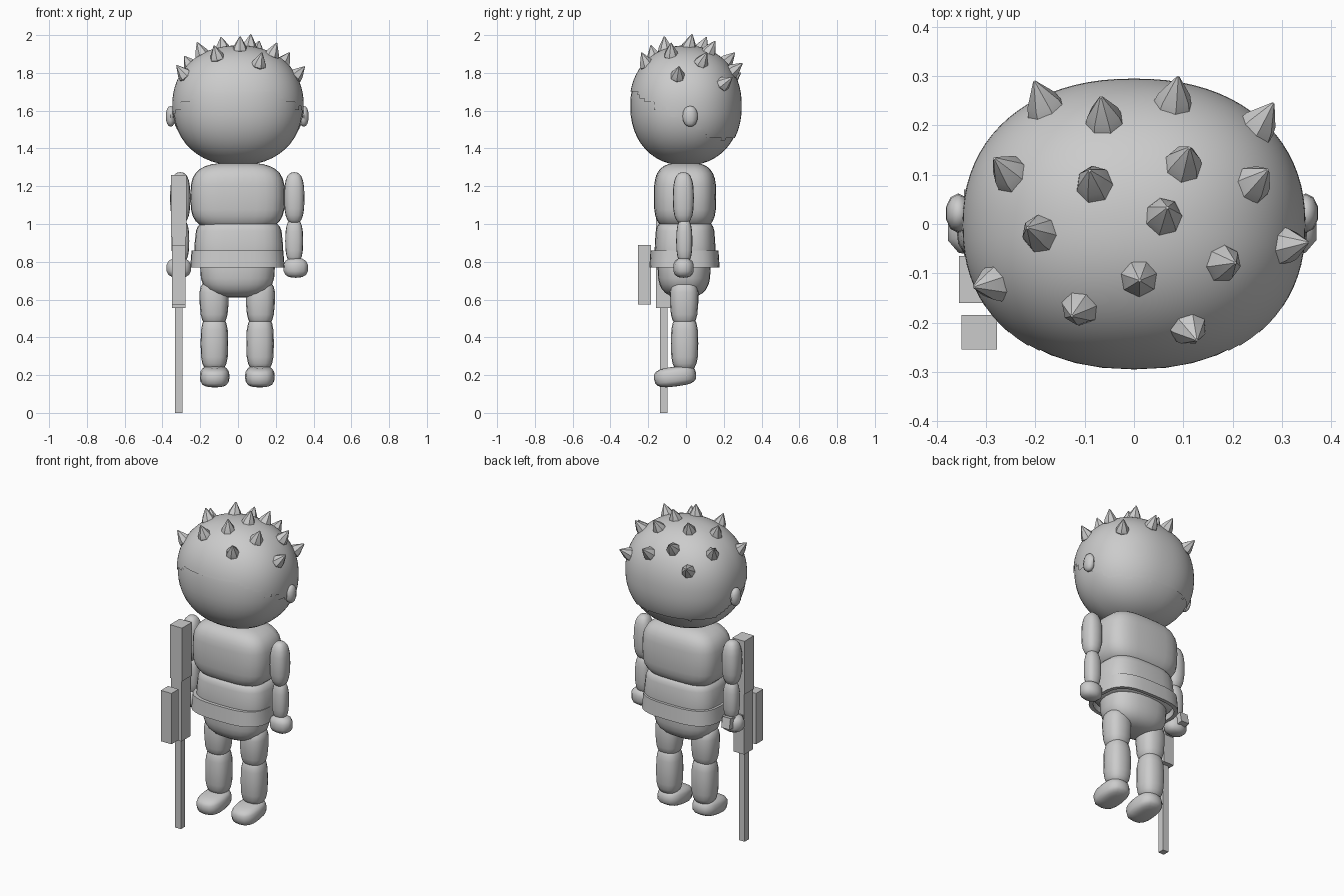
import bpy, bmesh, math, random
from mathutils import Vector, Matrix

if "Cube" in bpy.data.objects:
    bpy.data.objects.remove(bpy.data.objects["Cube"])

random.seed(4)
grey = bpy.data.materials.new("plain grey")
grey.diffuse_color = (0.6, 0.6, 0.6, 1)
grey.use_nodes = True
grey.node_tree.nodes["Principled BSDF"].inputs["Base Color"].default_value = grey.diffuse_color


def finish(name, bm, smooth=True, angle=50):
    bmesh.ops.recalc_face_normals(bm, faces=bm.faces)
    me = bpy.data.meshes.new(name)
    bm.to_mesh(me)
    bm.free()
    ob = bpy.data.objects.new(name, me)
    bpy.context.collection.objects.link(ob)
    me.materials.append(grey)
    if smooth:
        bpy.ops.object.select_all(action='DESELECT')
        ob.select_set(True)
        bpy.context.view_layer.objects.active = ob
        bpy.ops.object.shade_smooth_by_angle(angle=math.radians(angle))
    return ob


def spow(v, e):
    return math.copysign(abs(v) ** e, v)


def blob(name, lo, hi, e_side=0.8, e_up=0.8, seg=16, rings=10, tilt=0, taper=0, make=True):
    """Rounded superellipsoid filling the box lo..hi; tilt about x, taper narrows the bottom."""
    c = (Vector(lo) + Vector(hi)) / 2
    r = (Vector(hi) - Vector(lo)) / 2
    bm = bmesh.new()
    bmesh.ops.create_uvsphere(bm, u_segments=seg, v_segments=rings, radius=1)
    for v in bm.verts:
        a = math.atan2(v.co.y, v.co.x)
        p = math.asin(max(-1, min(1, v.co.z)))
        w = max(0, math.cos(p)) ** e_up
        z = spow(math.sin(p), e_up)
        k = w * (1 + taper * z)
        v.co = (r.x * k * spow(math.cos(a), e_side), r.y * k * spow(math.sin(a), e_side), r.z * z)
    bm.transform(Matrix.Translation(c) @ Matrix.Rotation(tilt, 4, 'X'))
    return finish(name, bm) if make else bm


def box(name, lo, hi, tilt=0):
    c = (Vector(lo) + Vector(hi)) / 2
    s = Vector(hi) - Vector(lo)
    bm = bmesh.new()
    bmesh.ops.create_cube(bm, size=1)
    bm.transform(Matrix.Translation(c) @ Matrix.Rotation(tilt, 4, 'X') @ Matrix.Diagonal((*s, 1)))
    return finish(name, bm, smooth=False)


# Head
HEAD_LO, HEAD_HI = (-0.343, -0.295, 1.31), (0.343, 0.29, 1.94)
blob("head", HEAD_LO, HEAD_HI, 0.9, 0.92, 40, 24)


# Hair cap: a thin shell over the head, cut along a ragged line that drops to the nape
def hairline(x, y):
    if y < -0.17:
        return 1.70 - 0.5 * max(0, abs(x) - 0.17)
    if y < -0.1:
        return 1.61
    return max(1.455, 1.60 - 0.62 * (y + 0.1))


bm = blob("hair", (-0.348, -0.3, 1.305), (0.348, 0.295, 1.945), 0.9, 0.92, 80, 60, make=False)
low = [f for f in bm.faces if f.calc_center_median().z <
       hairline(*f.calc_center_median()[:2]) + random.uniform(-0.008, 0.008)]
bmesh.ops.delete(bm, geom=low, context='FACES')
finish("hair_cap", bm)

# Hair spikes: short faceted teardrops leaning outward and back
SPIKES = [(-0.18, 0.235), (-0.06, 0.21), (0.08, 0.245), (0.25, 0.195),
          (-0.25, 0.10), (-0.08, 0.08), (0.10, 0.12), (0.24, 0.08),
          (-0.19, -0.02), (0.06, 0.015), (-0.28, -0.12), (0.01, -0.11),
          (-0.11, -0.17), (0.18, -0.08), (0.305, -0.045), (0.11, -0.21)]
for x, y in SPIKES:
    u = (abs(x / 0.345) ** 2.2 + abs(y / 0.297) ** 2.2)
    z = 1.625 + 0.315 * max(0, 1 - u) ** 0.46
    normal = Vector((x / 0.119, y / 0.088, (z - 1.625) / 0.1)).normalized()
    aim = (normal + Vector((0, 0.28, 0.35))).normalized()
    bm = bmesh.new()
    rows = []
    for h, r in ((-0.025, 0.022), (0.0, 0.04), (0.022, 0.034), (0.075, 0.003)):
        rows.append([bm.verts.new((r * math.cos(i * math.pi / 3.5), r * math.sin(i * math.pi / 3.5), h))
                     for i in range(7)])
    for a, b in zip(rows, rows[1:]):
        for i in range(7):
            j = (i + 1) % 7
            bm.faces.new((a[i], a[j], b[j], b[i]))
    bm.faces.new(rows[0])
    bm.faces.new(rows[-1])
    rot = aim.to_track_quat('Z', 'Y').to_matrix().to_4x4()
    bm.transform(Matrix.Translation(Vector((x, y, z)) - normal * 0.005) @ rot)
    finish("hair_spike", bm, angle=45)

# Torso
blob("chest", (-0.252, -0.17, 0.96), (0.248, 0.16, 1.325), 0.6, 0.62, 28, 16)
blob("waist", (-0.23, -0.165, 0.77), (0.238, 0.155, 1.02), 0.65, 0.4, 28, 14, taper=-0.04)
blob("hips", (-0.2, -0.15, 0.61), (0.195, 0.13, 0.92), 0.8, 0.72, 24, 14)

# Belt: open band with thickness
bm = bmesh.new()
N = 32
rings = []
for rx, ry, z in ((0.25, 0.186, 0.77), (0.243, 0.18, 0.86), (0.222, 0.16, 0.86), (0.228, 0.165, 0.77)):
    rings.append([bm.verts.new((-0.003 + rx * spow(math.cos(t), 0.65), -0.008 + ry * spow(math.sin(t), 0.65), z))
                  for t in (2 * math.pi * i / N for i in range(N))])
for k in range(4):
    a, b = rings[k], rings[(k + 1) % 4]
    for i in range(N):
        j = (i + 1) % N
        bm.faces.new((a[i], a[j], b[j], b[i]))
finish("belt", bm, angle=35)

# Limbs and ears, one set per side
for side, s, dx in (("left", 1, -0.003), ("right", -1, -0.005)):
    def limb(part, x0, x1, y0, y1, z0, z1, *args, **kw):
        xs = sorted((s * x0 + dx, s * x1 + dx))
        blob(f"{side}_{part}", (xs[0], y0, z0), (xs[1], y1, z1), *args, **kw)
    limb("ear", 0.325, 0.378, -0.018, 0.062, 1.515, 1.625, 1, 0.9, 10, 8)
    limb("upper_arm", 0.247, 0.355, -0.07, 0.042, 1.0, 1.275, 0.8, 0.75)
    limb("forearm", 0.253, 0.348, -0.052, 0.034, 0.79, 1.03, 0.8, 0.75)
    limb("hand", 0.24, 0.377, -0.068, 0.042, 0.715, 0.82, 0.85, 0.75, 10, 7)
    limb("thigh", 0.045, 0.198, -0.085, 0.065, 0.46, 0.70, 0.8, 0.6, taper=0.08)
    limb("shin", 0.047, 0.193, -0.08, 0.065, 0.22, 0.515, 0.8, 0.62)
    limb("foot", 0.04, 0.197, -0.17, 0.055, 0.14, 0.245, 0.75, 0.65, tilt=0.13)

# Rifle held muzzle down beside the right leg
box("rifle_stock", (-0.355, -0.16, 0.93), (-0.272, -0.065, 1.26))
box("rifle_body", (-0.35, -0.158, 0.555), (-0.278, -0.07, 0.94))
box("rifle_barrel", (-0.334, -0.138, 0.0), (-0.295, -0.098, 0.57))
box("rifle_magazine", (-0.35, -0.255, 0.575), (-0.278, -0.185, 0.89))
box("rifle_grip", (-0.345, -0.09, 0.745), (-0.29, 0.065, 0.81), tilt=0.2)
